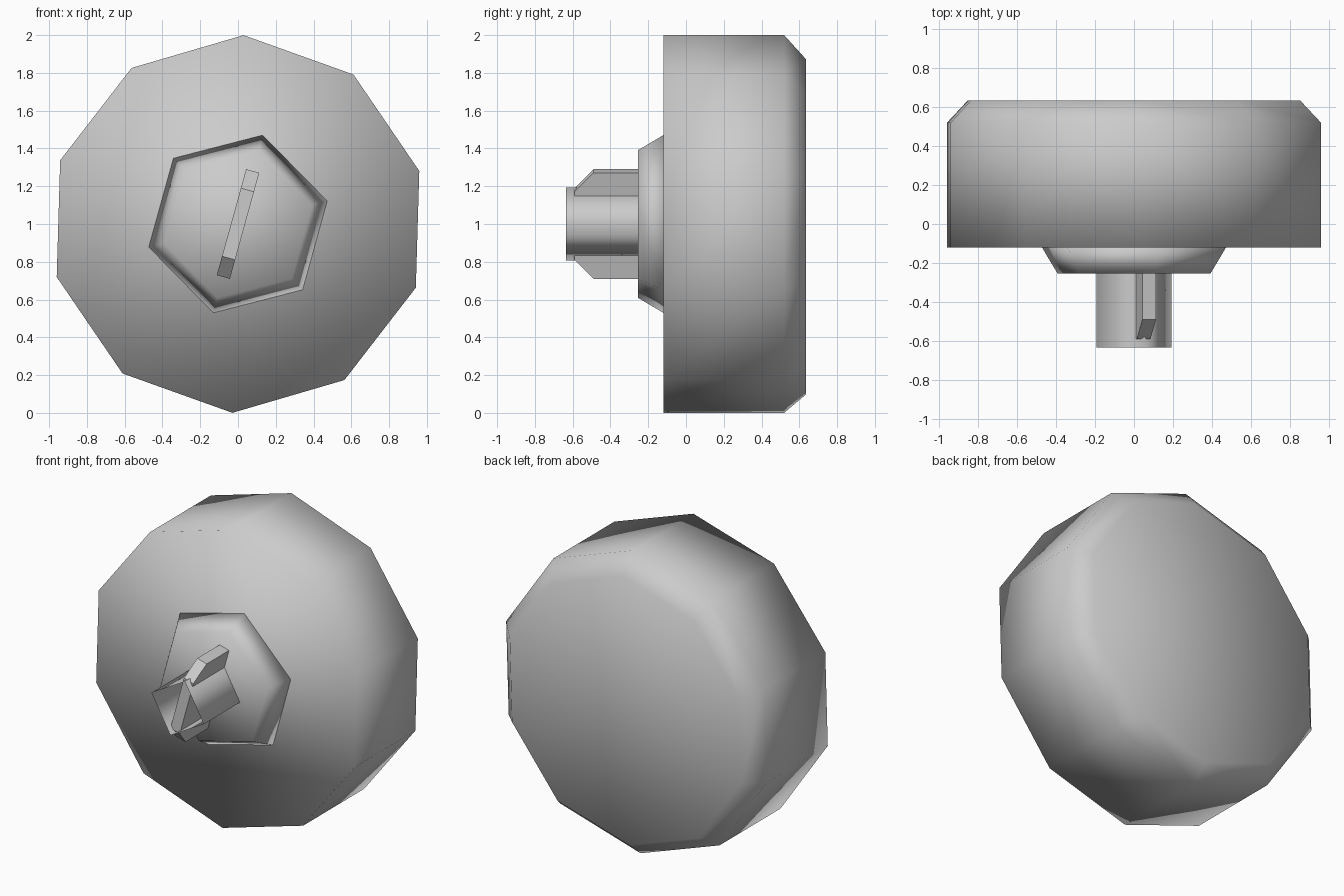
import bpy, bmesh
from math import cos, sin, radians

cube = bpy.data.objects.get("Cube")
if cube:
    bpy.data.objects.remove(cube, do_unlink=True)

grey = bpy.data.materials.new("plain grey")
grey.use_nodes = True
colour = (0.6, 0.6, 0.6, 1)
grey.diffuse_color = colour
grey.node_tree.nodes["Principled BSDF"].inputs["Base Color"].default_value = colour


def finish(name, bm, smooth):
    bmesh.ops.recalc_face_normals(bm, faces=bm.faces)
    for face in bm.faces:
        face.smooth = smooth
    mesh = bpy.data.meshes.new(name)
    bm.to_mesh(mesh)
    bm.free()
    mesh.materials.append(grey)
    obj = bpy.data.objects.new(name, mesh)
    bpy.context.collection.objects.link(obj)
    return obj


def loft(name, sides, start, rings, capped=True):
    """Join regular polygons along y; each ring is (radius, y, centre height)."""
    bm = bmesh.new()
    loops = []
    for r, y, zc in rings:
        angles = [radians(start + 360 * i / sides) for i in range(sides)]
        loops.append([bm.verts.new((r * cos(a), y, zc + r * sin(a))) for a in angles])
    for a, b in zip(loops, loops[1:]):
        for i in range(sides):
            j = (i + 1) % sides
            bm.faces.new((a[i], a[j], b[j], b[i]))
    if capped:
        bm.faces.new(loops[0])
        bm.faces.new(loops[-1])
    return finish(name, bm, True)


TILT = 74.5  # direction of the key blade, shared by the collar and stem

# Ten-sided head with a chamfered back rim
loft("knob_head", 10, 88.3, [(1, -0.12, 1), (1, 0.52, 1), (0.888, 0.635, 0.985)])

# Six-sided tapered collar
loft("collar", 6, TILT, [(0.488, -0.12, 1), (0.405, -0.255, 1)])

# Open four-sided stem
loft("stem", 4, TILT, [(0.2, -0.255, 1), (0.2, -0.635, 1)], capped=False)

# Chamfered blade passing through the stem
half = [(0.291, -0.255), (0.291, -0.49), (0.187, -0.59)]
profile = half + [(-r, y) for r, y in reversed(half)]
c, s = cos(radians(TILT)), sin(radians(TILT))
bm = bmesh.new()
sheets = [[bm.verts.new((c * r + s * w, y, 1 + s * r - c * w)) for r, y in profile]
          for w in (-0.036, 0.036)]
for sheet in sheets:
    bm.faces.new(sheet)
for i in range(len(profile)):
    j = (i + 1) % len(profile)
    bm.faces.new((sheets[0][i], sheets[0][j], sheets[1][j], sheets[1][i]))
finish("key_blade", bm, False)
